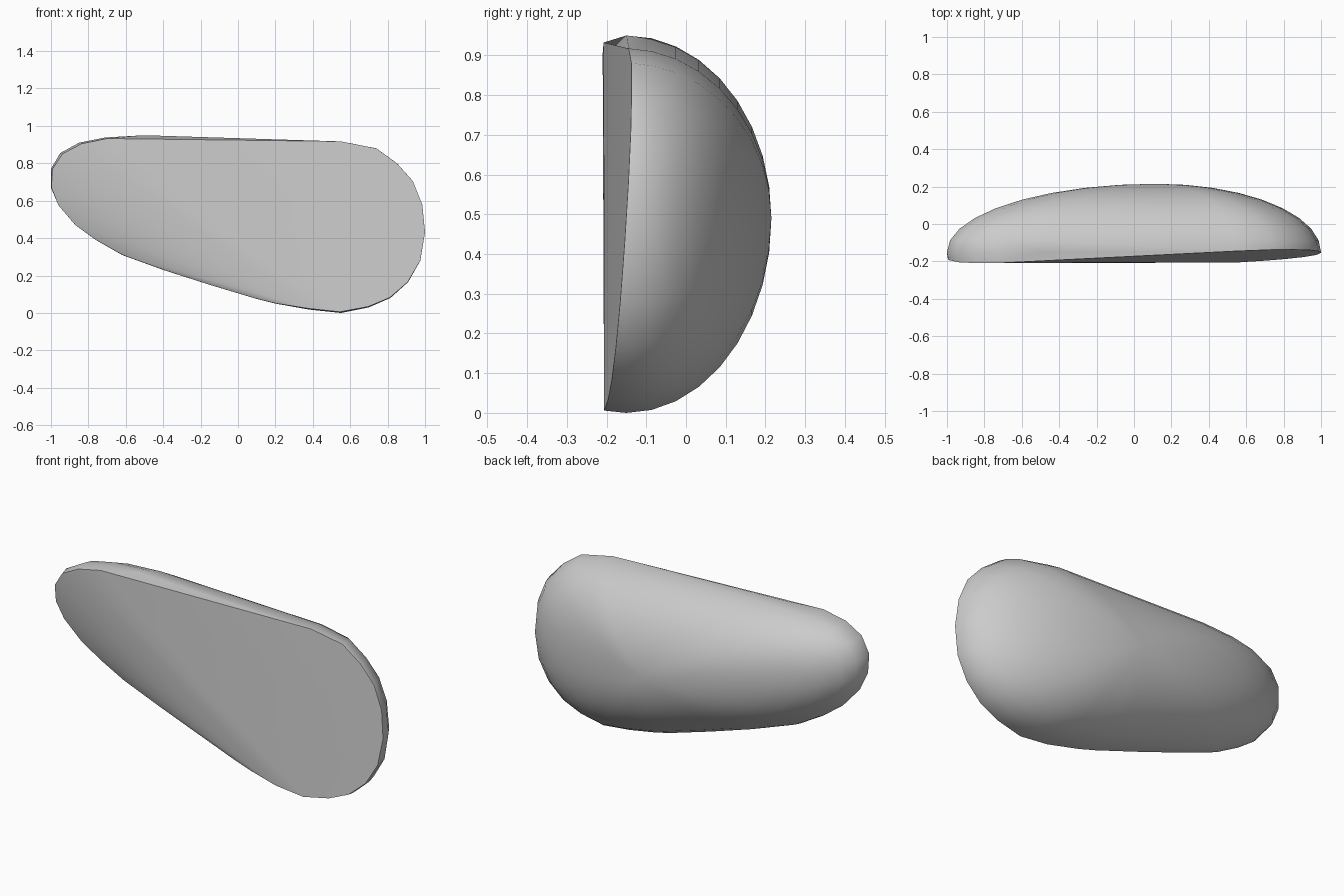
import bpy
import bmesh
from math import sqrt, cos, sin, pi, radians

default_cube = bpy.data.objects.get("Cube")
if default_cube:
    bpy.data.objects.remove(default_cube, do_unlink=True)

# Egg-shaped silhouette in x and z, clockwise from the narrow tip
OUTLINE = [
    (-1, .77), (-.95, .855), (-.85, .91), (-.71, .938), (-.5, .95),
    (.55, .917), (.74, .88), (.85, .8), (.935, .705), (.985, .58),
    (1, .43), (.975, .28), (.91, .165), (.815, .08), (.7, .03),
    (.55, 0), (.38, .018), (.2, .05), (.1, .075), (-.15, .15),
    (-.4, .23), (-.62, .31), (-.76, .39), (-.87, .47), (-.96, .575),
    (-1, .67),
]
APEX_X, APEX_Z = .12, .49
RIM_Y, DOME_DEPTH = -.15, .365
FOLD_Y = -.212
DOME_RINGS = 9


def make_material(name, colour):
    material = bpy.data.materials.new(name)
    material.use_nodes = True
    material.diffuse_color = colour
    shader = next(node for node in material.node_tree.nodes
                  if node.type == 'BSDF_PRINCIPLED')
    shader.inputs["Base Color"].default_value = colour
    shader.inputs["Roughness"].default_value = .8
    return material


def front_depth(x, z):
    """Slanted flat front that rolls back along the lower narrow side."""
    plane = -.206 + .051 * (x - .55) + .067 * z
    if plane >= FOLD_Y:
        return plane
    return FOLD_Y + (FOLD_Y - plane) * max(.5, 4 - 4 * z)


def toward_apex(x, z, scale):
    return APEX_X + (x - APEX_X) * scale, APEX_Z + (z - APEX_Z) * scale


def add_point(mesh, x, y, z):
    mesh.verts.new((x, y, z))


shell = bmesh.new()

# Front edge, drawn in slightly where it lies ahead of the rim
for x, z in OUTLINE:
    if z > .94:
        continue
    y = front_depth(x, z)
    inset = sqrt(1 - ((y - RIM_Y) / DOME_DEPTH) ** 2)
    px, pz = toward_apex(x, z, inset)
    add_point(shell, px, y, pz)

# Rim and domed back
for ring in range(DOME_RINGS):
    angle = ring / DOME_RINGS * pi / 2
    for x, z in OUTLINE:
        px, pz = toward_apex(x, z, cos(angle))
        y = RIM_Y + DOME_DEPTH * sin(angle)
        if ring == 0:
            y = max(y, front_depth(x, z) + .004)
        add_point(shell, px, y, pz)
add_point(shell, APEX_X, RIM_Y + DOME_DEPTH, APEX_Z)

# Convex skin over the rings
hull = bmesh.ops.convex_hull(shell, input=shell.verts)
loose = [v for v in shell.verts if not v.link_faces]
bmesh.ops.delete(shell, geom=loose, context='VERTS')
bmesh.ops.recalc_face_normals(shell, faces=shell.faces)

mesh = bpy.data.meshes.new("half_egg_shell")
shell.to_mesh(mesh)
shell.free()
body = bpy.data.objects.new("half_egg_shell", mesh)
bpy.context.collection.objects.link(body)
mesh.materials.append(make_material("light grey", (.6, .6, .6, 1)))

bpy.ops.object.select_all(action='DESELECT')
body.select_set(True)
bpy.context.view_layer.objects.active = body
bpy.ops.object.shade_smooth_by_angle(angle=radians(30))
